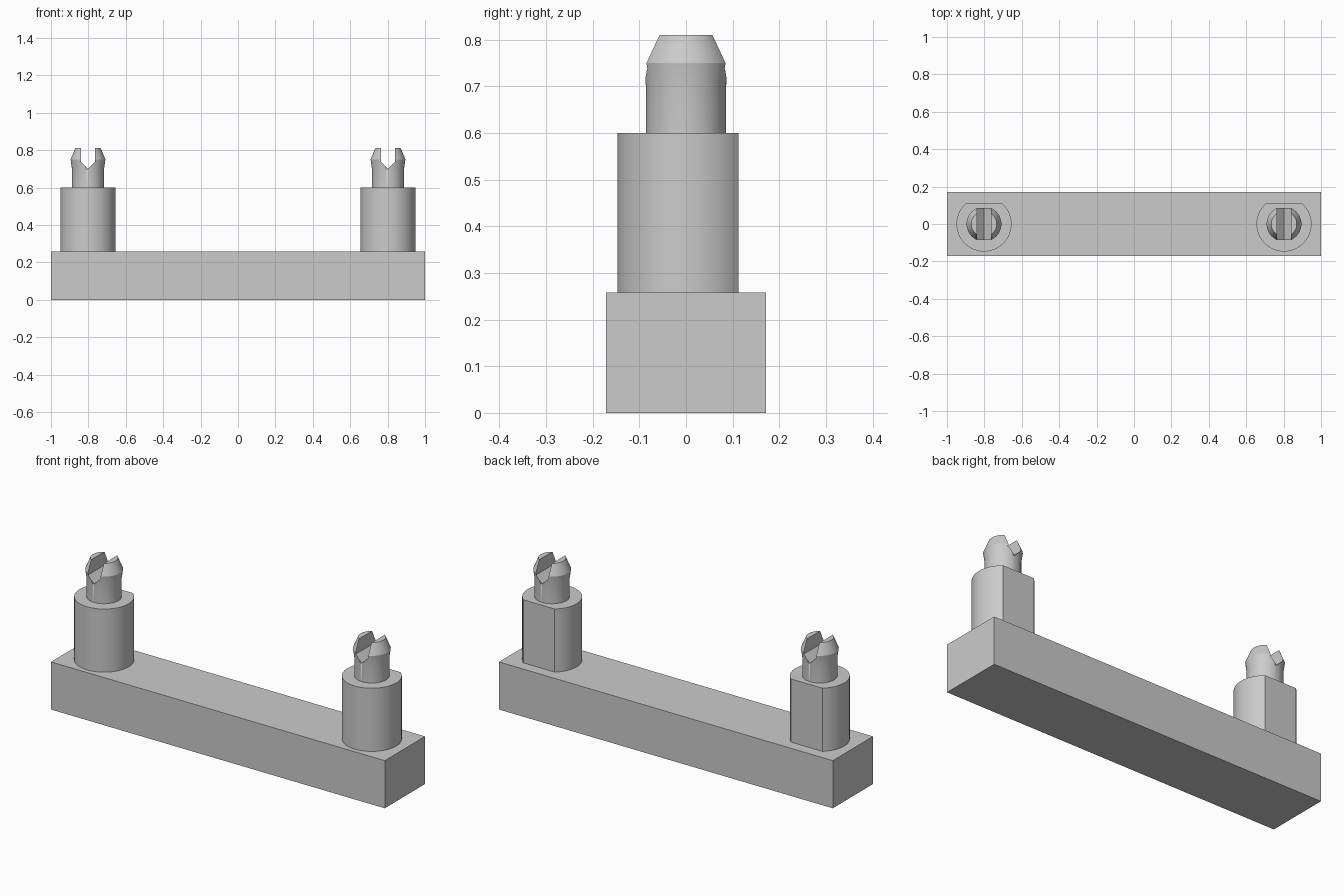
import bpy, bmesh, math
from mathutils import Matrix, Vector

if "Cube" in bpy.data.objects:
    bpy.data.objects.remove(bpy.data.objects["Cube"], do_unlink=True)

POST_X = 0.802
BAR_TOP = 0.258
POST_TOP = 0.6

grey = bpy.data.materials.new("light_grey")
grey.use_nodes = True
colour = (0.6, 0.6, 0.6, 1)
grey.diffuse_color = colour
grey.node_tree.nodes["Principled BSDF"].inputs["Base Color"].default_value = colour


def add_object(name, bm, location=(0, 0, 0), smooth=False):
    bmesh.ops.recalc_face_normals(bm, faces=bm.faces)
    mesh = bpy.data.meshes.new(name)
    bm.to_mesh(mesh)
    bm.free()
    mesh.materials.append(grey)
    obj = bpy.data.objects.new(name, mesh)
    obj.location = location
    bpy.context.collection.objects.link(obj)
    if smooth:
        bpy.ops.object.select_all(action="DESELECT")
        obj.select_set(True)
        bpy.context.view_layer.objects.active = obj
        bpy.ops.object.shade_smooth_by_angle(angle=math.radians(25))
    return obj


def lathe(profile, steps=48):
    """Closed solid turned from (radius, height) points."""
    bm = bmesh.new()
    rings = []
    for r, z in profile:
        turn = [2 * math.pi * i / steps for i in range(steps)]
        rings.append([bm.verts.new((r * math.cos(a), r * math.sin(a), z)) for a in turn])
    for low, high in zip(rings, rings[1:]):
        for i in range(steps):
            j = (i + 1) % steps
            bm.faces.new((low[i], low[j], high[j], high[i]))
    bm.faces.new(rings[0])
    bm.faces.new(rings[-1])
    return bm


def prism(outline, depth):
    """Solid from an (x, z) outline, centred on y = 0."""
    bm = bmesh.new()
    face = bm.faces.new([bm.verts.new((x, -depth / 2, z)) for x, z in outline])
    new = bmesh.ops.extrude_face_region(bm, geom=[face])["geom"]
    verts = [v for v in new if isinstance(v, bmesh.types.BMVert)]
    bmesh.ops.translate(bm, verts=verts, vec=(0, depth, 0))
    return bm


# Base bar
add_object("base_bar", prism([(-1, 0), (1, 0), (1, BAR_TOP), (-1, BAR_TOP)], 0.344))

for side, x in (("left", POST_X), ("right", -POST_X)):
    # Round post with a flat on its back
    bm = lathe([(0.147, BAR_TOP - 0.01), (0.147, POST_TOP)], 64)
    cut = bmesh.ops.bisect_plane(bm, geom=bm.verts[:] + bm.edges[:] + bm.faces[:],
                                 plane_co=(0, 0.113, 0), plane_no=(0, 1, 0), clear_outer=True)
    edges = [e for e in cut["geom_cut"] if isinstance(e, bmesh.types.BMEdge)]
    bmesh.ops.holes_fill(bm, edges=edges)
    add_object(side + "_post", bm, (x, 0, 0), True)

    # Snap pin with a flared, tapered head
    pin = add_object(side + "_snap_pin", lathe([
        (0.086, POST_TOP - 0.01), (0.086, 0.7), (0.093, 0.75), (0.068, 0.81)]), (x, 0, 0), True)

    # Slot with a pointed bottom that splits the head
    slot = add_object(side + "_slot_cutter", prism([
        (0, 0.7), (0.038, 0.738), (0.038, 0.9), (-0.038, 0.9), (-0.038, 0.738)], 0.4), (x, 0, 0))
    slot.hide_render = True
    slot.display_type = "WIRE"
    split = pin.modifiers.new("split", "BOOLEAN")
    split.operation = "DIFFERENCE"
    split.object = slot
    split.solver = "EXACT"
    # Cut before the smoothing modifier, if there is one
    pin.modifiers.move(len(pin.modifiers) - 1, 0)
